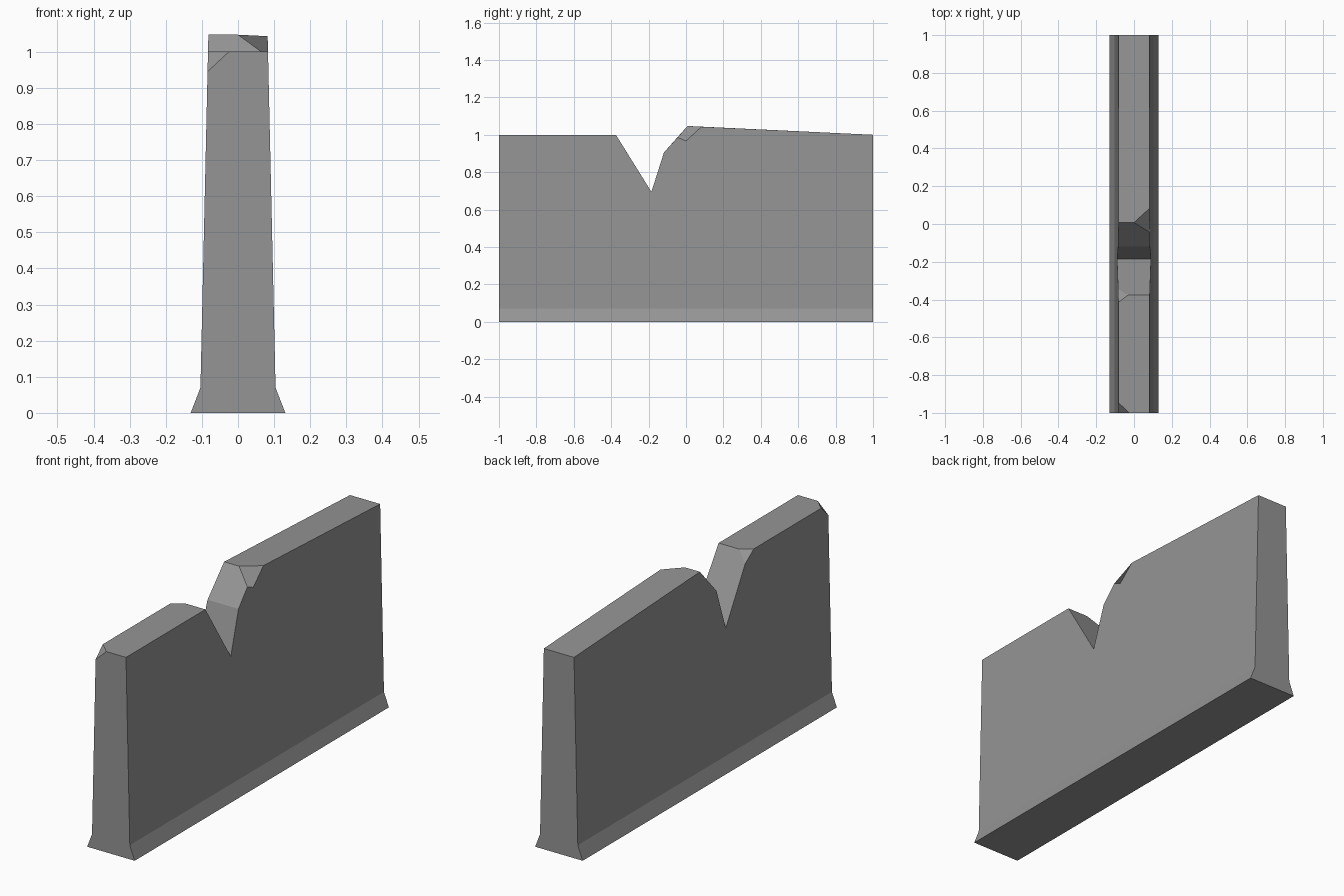
import bpy, bmesh

if "Cube" in bpy.data.objects:
    bpy.data.objects.remove(bpy.data.objects["Cube"])

# one flat stone colour
stone = bpy.data.materials.new("stone grey")
stone.diffuse_color = (0.3, 0.3, 0.3, 1)
stone.use_nodes = True
stone.node_tree.nodes["Principled BSDF"].inputs["Base Color"].default_value = stone.diffuse_color

FOOT_Z = 0.07


def half_width(z):
    # wall tapers upward from the top of its flared foot
    return 0.104 - (z - FOOT_Z) * 0.0225


bm = bmesh.new()


def outline(side, points):
    return [bm.verts.new((side * half_width(z), y, z)) for y, z in points]


# side outlines (y, z), front to back, with notch and chipped corners
R = outline(1, [(-1, FOOT_Z), (-1, 1), (-0.375, 1), (-0.185, 0.695), (-0.118, 0.905),
                (-0.045, 0.986), (0.0, 0.967), (0.083, 1.043), (1, 1), (1, FOOT_Z)])
L = outline(-1, [(-1, FOOT_Z), (-1, 0.945), (-0.945, 1), (-0.415, 1), (-0.345, 0.952),
                 (-0.185, 0.695), (-0.118, 0.905), (0.008, 1.047), (1, 1), (1, FOOT_Z)])

# chip points on the top ridges: front edge, notch edge, broken peak
F = bm.verts.new((-0.025, -1, 1))
N = bm.verts.new((-0.03, -0.375, 1))
P = bm.verts.new((0.0, 0.008, 1.047))

# ground corners of the flared foot
rf, rb, lb, lf = [bm.verts.new((x, y, 0)) for x, y in
                  ((0.131, -1), (0.131, 1), (-0.131, 1), (-0.131, -1))]

faces = [
    R, L,                                        # broad sides
    [rf, rb, R[9], R[0]], [lf, lb, L[9], L[0]],  # foot slopes
    [rf, rb, lb, lf],                            # underside
    [rf, R[0], R[1], F, L[1], L[0], lf],         # front end
    [rb, R[9], R[8], L[8], L[9], lb],            # back end
    [R[1], R[2], N, L[3], L[2], F],              # front top
    [R[7], R[8], L[8], L[7], P],                 # back top
    [R[2], R[3], L[5], L[4], N],                 # notch, front slope
    [R[3], R[4], L[6], L[5]],                    # notch, steep back slope
    [R[4], R[5], P, L[7], L[6]],                 # notch, upper back slope
    [L[1], F, L[2]],                             # chips
    [N, L[3], L[4]],
    [R[5], R[6], R[7], P],
]
for f in faces:
    bm.faces.new(f)
bmesh.ops.recalc_face_normals(bm, faces=bm.faces)

mesh = bpy.data.meshes.new("broken_wall")
bm.to_mesh(mesh)
bm.free()
mesh.materials.append(stone)
wall = bpy.data.objects.new("broken_wall", mesh)
bpy.context.collection.objects.link(wall)
